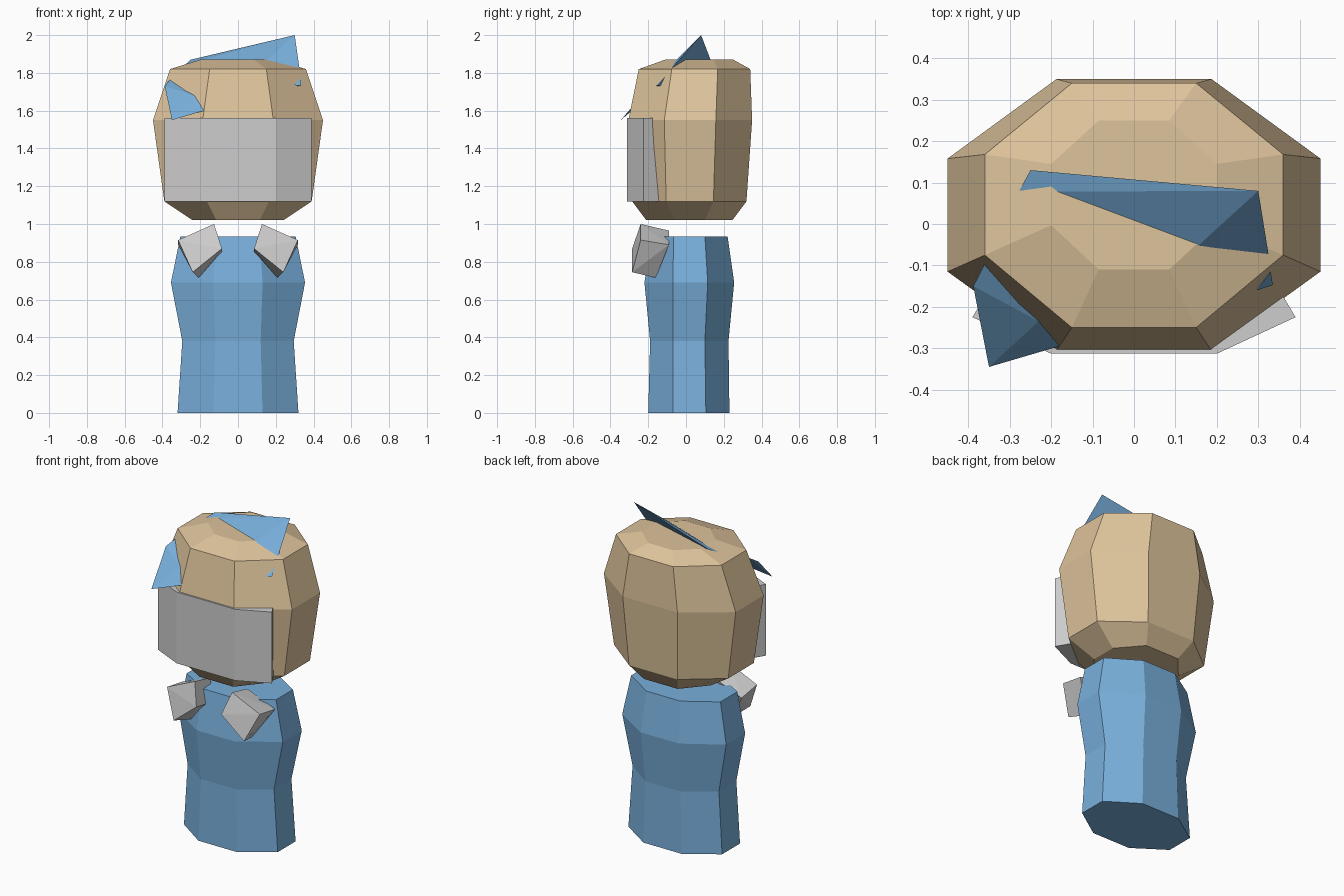
import bpy, bmesh

if "Cube" in bpy.data.objects:
    bpy.data.objects.remove(bpy.data.objects["Cube"])


def material(name, rgb):
    m = bpy.data.materials.new(name)
    m.diffuse_color = (*rgb, 1)
    m.use_nodes = True
    m.node_tree.nodes["Principled BSDF"].inputs["Base Color"].default_value = m.diffuse_color
    return m


TAN = material("tan", (0.73, 0.55, 0.33))
BLUE = material("blue", (0.19, 0.43, 0.71))
GREY = material("pale grey", (0.62, 0.61, 0.61))


def finish(bm, name, mat):
    bmesh.ops.recalc_face_normals(bm, faces=bm.faces[:])
    me = bpy.data.meshes.new(name)
    bm.to_mesh(me)
    bm.free()
    me.materials.append(mat)
    ob = bpy.data.objects.new(name, me)
    bpy.context.collection.objects.link(ob)
    return ob


def loft(name, mat, rings):
    """Skin a stack of closed rings and cap both ends."""
    bm = bmesh.new()
    rows = [[bm.verts.new(p) for p in ring] for ring in rings]
    n = len(rows[0])
    for lo, hi in zip(rows, rows[1:]):
        for i in range(n):
            j = (i + 1) % n
            bm.faces.new((lo[i], lo[j], hi[j], hi[i]))
    bm.faces.new(rows[0][::-1])
    bm.faces.new(rows[-1])
    return finish(bm, name, mat)


def octagon(z, x, fx, front, side_f, side_b, back):
    """Eight-sided ring: half width x, half width fx of the front and back."""
    half = [(fx, front), (x, side_f), (x, side_b), (fx, back)]
    pts = half + [(-px, py) for px, py in reversed(half)]
    return [(px, py, z) for px, py in pts]


def hull(name, mat, points):
    bm = bmesh.new()
    for p in points:
        bm.verts.new(p)
    res = bmesh.ops.convex_hull(bm, input=bm.verts[:])
    bmesh.ops.delete(bm, geom=[v for v in bm.verts if not v.link_faces],
                     context='VERTS')
    return finish(bm, name, mat)


# Head
loft("head", TAN, [
    octagon(1.02, 0.24, 0.115, -0.21, -0.06, 0.10, 0.245),
    octagon(1.12, 0.39, 0.165, -0.285, -0.105, 0.145, 0.32),
    octagon(1.55, 0.45, 0.187, -0.305, -0.115, 0.158, 0.35),
    octagon(1.82, 0.36, 0.15, -0.25, -0.075, 0.168, 0.34),
    octagon(1.87, 0.20, 0.085, -0.11, -0.003, 0.145, 0.25),
])

# Torso
loft("torso", BLUE, [
    octagon(0.0, 0.32, 0.13, -0.20, -0.07, 0.105, 0.23),
    octagon(0.38, 0.295, 0.12, -0.19, -0.07, 0.10, 0.225),
    octagon(0.69, 0.355, 0.13, -0.22, -0.07, 0.115, 0.255),
    octagon(0.935, 0.305, 0.115, -0.18, -0.065, 0.10, 0.22),
])

# Face mask wrapped around the front of the head
mask_half = [(0.2, -0.313), (0.39, -0.225), (0.31, -0.09)]
mask = mask_half + [(-x, y) for x, y in reversed(mask_half)]
loft("face_mask", GREY, [[(x, y, z) for x, y in mask] for z in (1.12, 1.56)])

# Collar flaps, mirrored
for side, s in (("right", 1), ("left", -1)):
    flap = [(0.127, -0.24, 1.0), (0.317, -0.24, 0.915),
            (0.24, -0.285, 0.745), (0.085, -0.285, 0.87),
            (0.127, -0.09, 0.965), (0.317, -0.09, 0.89),
            (0.207, -0.16, 0.715), (0.085, -0.12, 0.84)]
    hull("collar_flap_" + side, GREY, [(s * x, y, z) for x, y, z in flap])

# Hair spikes poking out of the head
hull("hair_top_spike", BLUE, [
    (-0.25, 0.13, 1.87), (0.30, 0.08, 2.0), (0.325, -0.075, 1.825),
    (-0.278, 0.078, 1.845), (0.13, -0.075, 1.845)])
hull("hair_side_spike", BLUE, [
    (-0.388, -0.15, 1.73), (-0.36, -0.095, 1.765), (-0.35, -0.345, 1.55),
    (-0.18, -0.295, 1.60), (-0.23, -0.235, 1.68)])
hull("hair_small_tip", BLUE, [
    (0.33, -0.115, 1.775), (0.335, -0.147, 1.735), (0.298, -0.16, 1.73),
    (0.28, -0.08, 1.72)])
